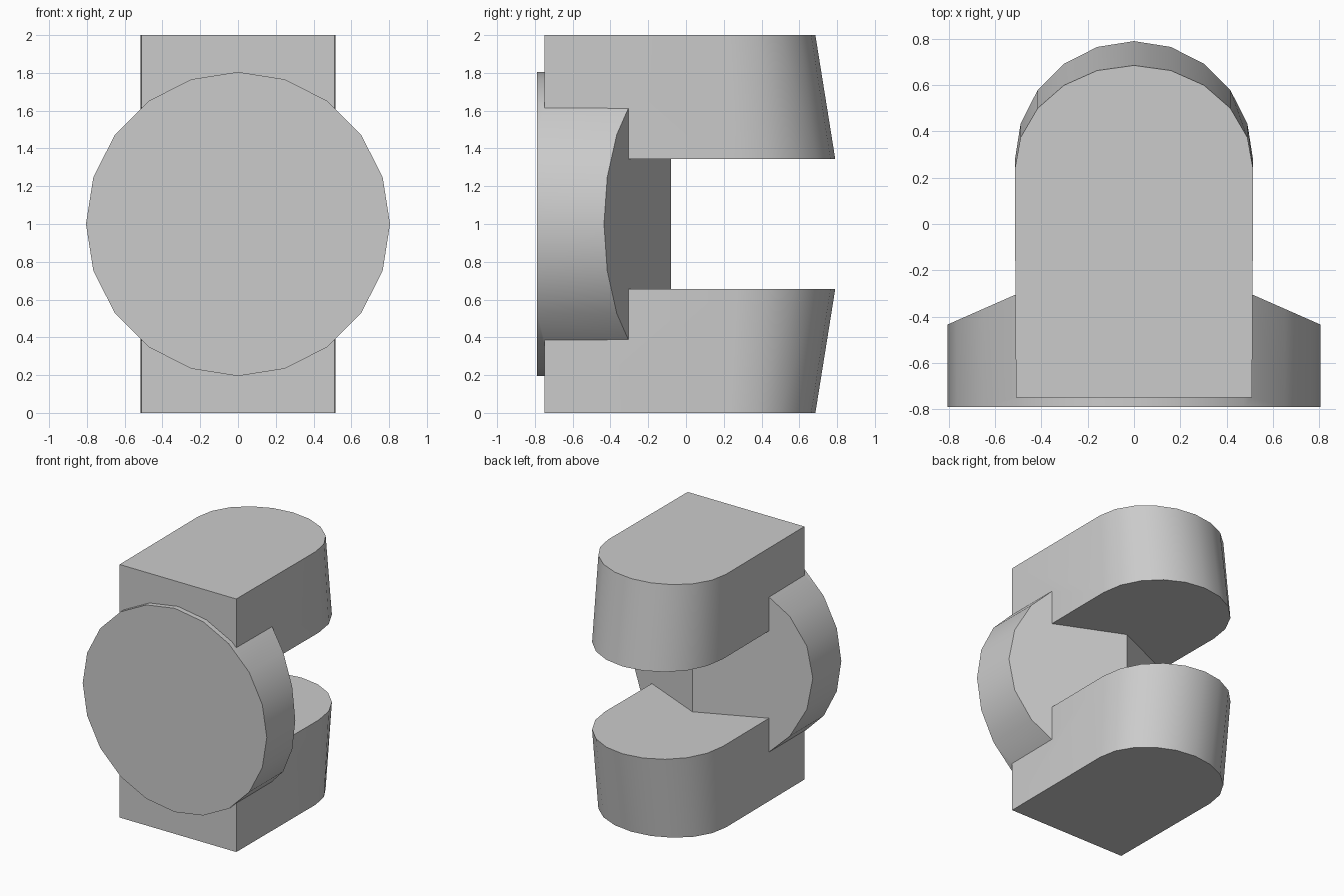
import bpy, bmesh
from math import sin, cos, pi

cube = bpy.data.objects.get("Cube")
if cube:
    bpy.data.objects.remove(cube, do_unlink=True)

grey = bpy.data.materials.new("plain_grey")
grey.use_nodes = True
grey.diffuse_color = (0.6, 0.6, 0.6, 1)
grey.node_tree.nodes["Principled BSDF"].inputs["Base Color"].default_value = (0.6, 0.6, 0.6, 1)


def loft(name, ring_a, ring_b, split=None):
    """Join two matching rings; split folds the second cap between two corners."""
    bm = bmesh.new()
    a = [bm.verts.new(p) for p in ring_a]
    b = [bm.verts.new(p) for p in ring_b]
    n = len(a)
    for i in range(n):
        j = (i + 1) % n
        bm.faces.new((a[i], a[j], b[j], b[i]))
    bm.faces.new(a)
    if split:
        s, e = split
        bm.faces.new(b[s:e + 1])
        bm.faces.new(b[e:] + b[:s + 1])
    else:
        bm.faces.new(b)
    bmesh.ops.recalc_face_normals(bm, faces=bm.faces)
    mesh = bpy.data.meshes.new(name)
    bm.to_mesh(mesh)
    bm.free()
    mesh.materials.append(grey)
    obj = bpy.data.objects.new(name, mesh)
    bpy.context.collection.objects.link(obj)
    return obj


W = 0.515        # half width of the arms
FRONT = -0.75


def arm_outline(z, centre, depth):
    """Square front and rounded back."""
    arc = [(W * cos(pi * k / 10), centre + depth * sin(pi * k / 10), z) for k in range(11)]
    return [(W - 0.005, FRONT, z)] + arc + [(0.005 - W, FRONT, z)]


# Upper and lower arms, leaning outwards towards the slot
arms = []
for name, outer, inner in (("upper_arm", 2.0, 1.345), ("lower_arm", 0.0, 0.655)):
    arms.append(loft(name, arm_outline(outer, 0.235, 0.45), arm_outline(inner, 0.275, 0.515)))

# Round front plate with a ridged back
SIDES, R = 20, 0.805
rim = [(R * cos(2 * pi * k / SIDES), 1 + R * sin(2 * pi * k / SIDES)) for k in range(SIDES)]
body = loft("clamp_body",
            [(x, -0.79, z) for x, z in rim],
            [(x, -0.08 - 0.44 * abs(x), z) for x, z in rim],
            split=(SIDES // 4, 3 * SIDES // 4))

# Fuse the arms with the plate
bpy.ops.object.select_all(action="DESELECT")
bpy.context.view_layer.objects.active = body
body.select_set(True)
for arm in arms:
    mod = body.modifiers.new("fuse_" + arm.name, "BOOLEAN")
    mod.operation = "UNION"
    mod.solver = "EXACT"
    mod.object = arm
    bpy.ops.object.modifier_apply(modifier=mod.name)
    bpy.data.objects.remove(arm, do_unlink=True)

bpy.ops.object.shade_smooth_by_angle(angle=pi / 7)
